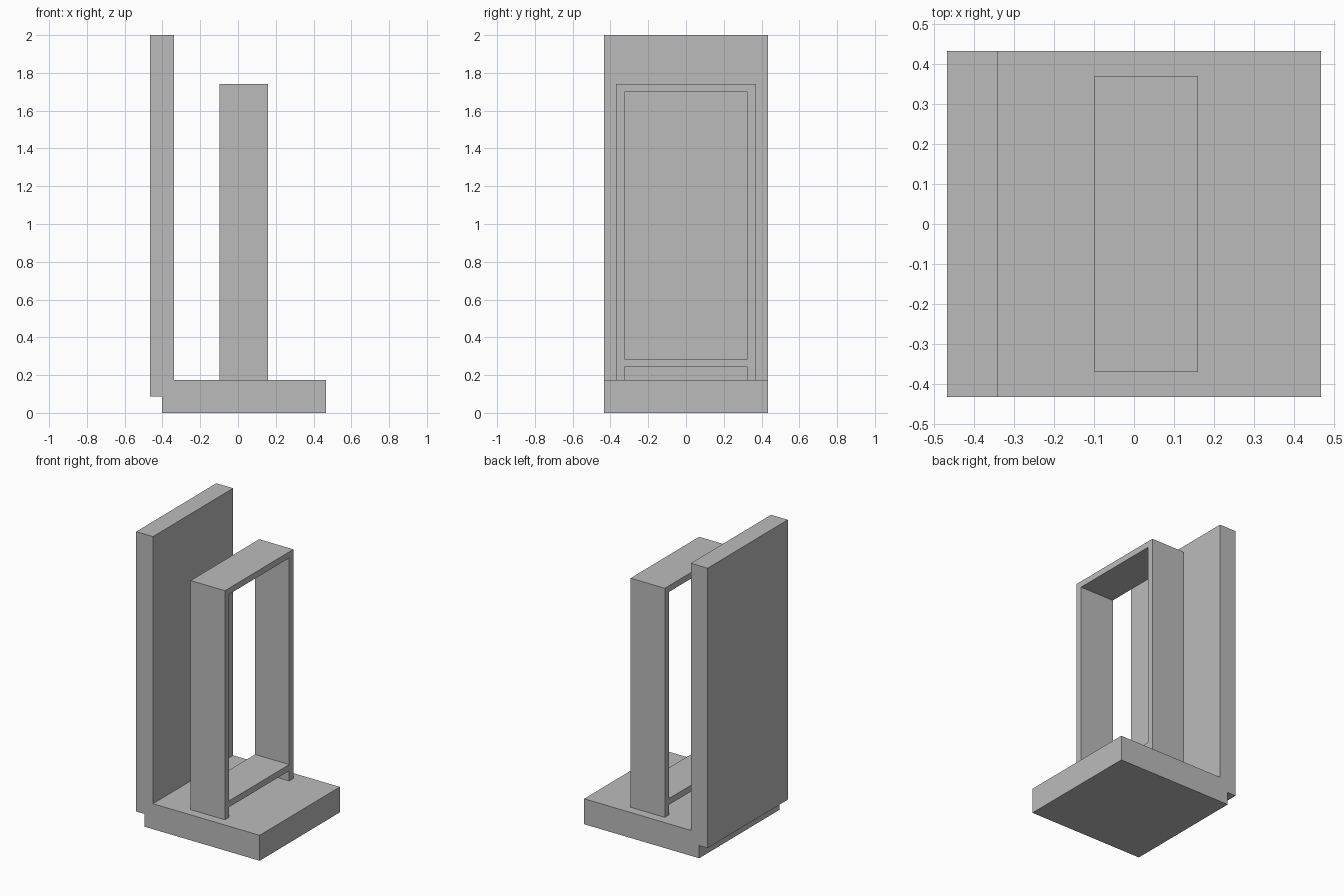
import bpy, bmesh
from mathutils import Vector

if "Cube" in bpy.data.objects:
    bpy.data.objects.remove(bpy.data.objects["Cube"])

grey = bpy.data.materials.new("plain grey")
grey.diffuse_color = (0.5, 0.5, 0.5, 1)
grey.use_nodes = True
grey.node_tree.nodes["Principled BSDF"].inputs["Base Color"].default_value = grey.diffuse_color


def extrude_profile(name, loops, place, start, end):
    """Fill closed 2D loops (inner loops become holes) and extrude them."""
    bm = bmesh.new()
    edges = []
    for loop in loops:
        vs = [bm.verts.new(place(a, b, start)) for a, b in loop]
        edges += [bm.edges.new((v, vs[(i + 1) % len(vs)])) for i, v in enumerate(vs)]
    bmesh.ops.triangle_fill(bm, edges=edges, use_beauty=True)
    shift = Vector(place(0, 0, end)) - Vector(place(0, 0, start))
    out = bmesh.ops.extrude_face_region(bm, geom=bm.faces[:], use_keep_orig=True)
    verts = [g for g in out["geom"] if isinstance(g, bmesh.types.BMVert)]
    bmesh.ops.translate(bm, verts=verts, vec=shift)
    bmesh.ops.recalc_face_normals(bm, faces=bm.faces[:])
    mesh = bpy.data.meshes.new(name)
    bm.to_mesh(mesh)
    bm.free()
    mesh.materials.append(grey)
    obj = bpy.data.objects.new(name, mesh)
    bpy.context.collection.objects.link(obj)
    return obj


# Base slab and tall back panel, one L-shaped profile with a step underneath
extrude_profile(
    "base_and_back_panel",
    [[(-0.403, 0), (0.467, 0), (0.467, 0.174), (-0.34, 0.174),
      (-0.34, 2), (-0.467, 2), (-0.467, 0.087), (-0.403, 0.087)]],
    lambda x, z, y: (x, y, z), -0.433, 0.433)

# Upright open frame: two legs, top bar and low crossbar raised off the base
W, w = 0.37, 0.325
extrude_profile(
    "upright_frame",
    [[(-W, 0.174), (-w, 0.174), (-w, 0.243), (w, 0.243),
      (w, 0.174), (W, 0.174), (W, 1.74), (-W, 1.74)],
     [(-w, 0.286), (w, 0.286), (w, 1.698), (-w, 1.698)]],
    lambda y, z, x: (x, y, z), -0.099, 0.16)
